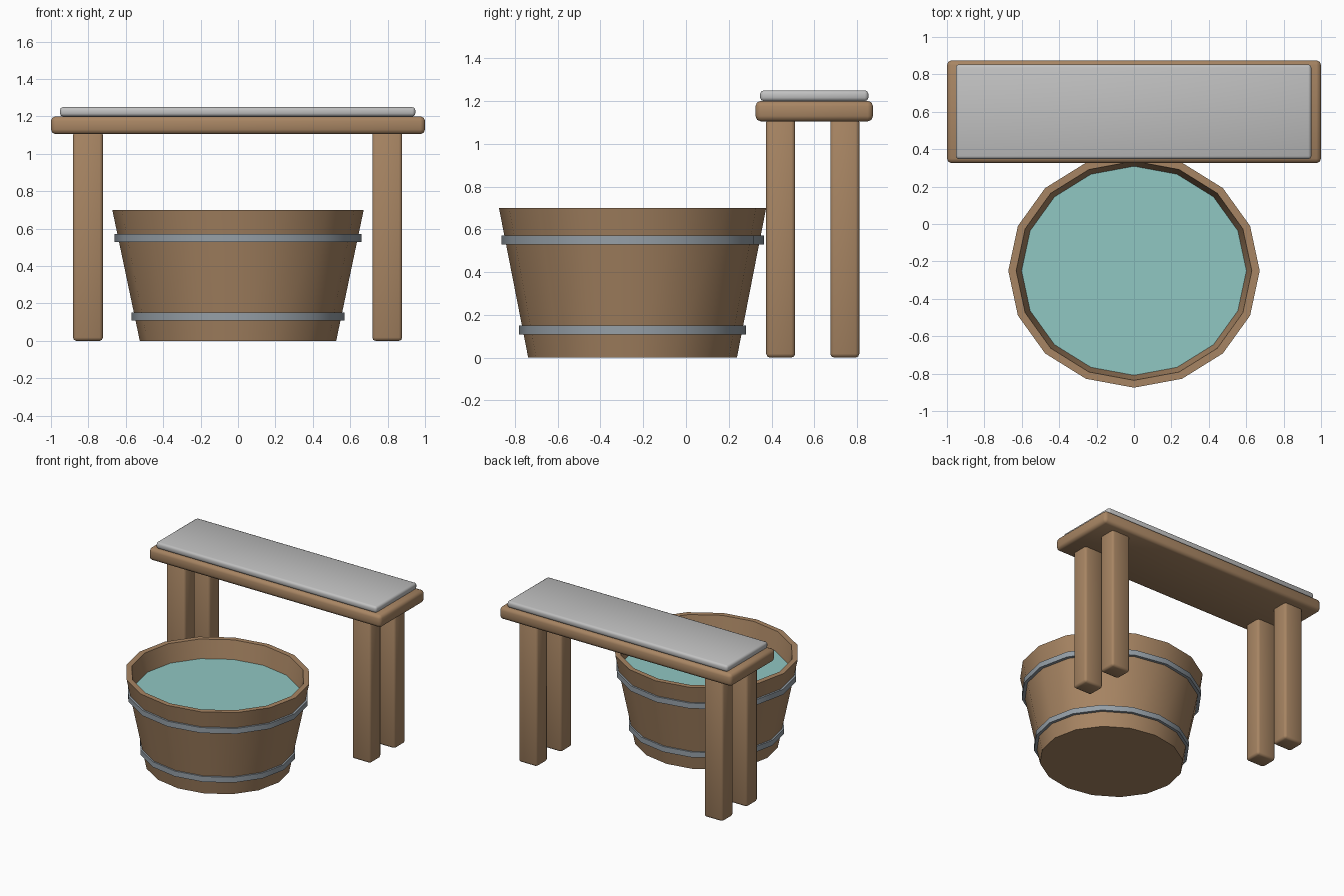
import bpy, bmesh
from math import sin, cos, tau, radians

SIDES = 16
TUB_Y, TUB_ASPECT = -0.25, 0.93

cube = bpy.data.objects.get("Cube")
if cube:
    bpy.data.objects.remove(cube, do_unlink=True)


def material(name, rgb):
    mat = bpy.data.materials.new(name)
    mat.use_nodes = True
    mat.diffuse_color = (*rgb, 1)
    shader = next(n for n in mat.node_tree.nodes if n.type == 'BSDF_PRINCIPLED')
    shader.inputs["Base Color"].default_value = (*rgb, 1)
    return mat


wood = material("warm wood", (0.39, 0.235, 0.125))
metal = material("grey metal", (0.30, 0.345, 0.385))
cloth = material("pale grey cloth", (0.53, 0.53, 0.53))
water = material("teal water", (0.28, 0.57, 0.54))


def finish(bm, name, mat, angle):
    bmesh.ops.recalc_face_normals(bm, faces=bm.faces)
    mesh = bpy.data.meshes.new(name)
    bm.to_mesh(mesh)
    bm.free()
    mesh.materials.append(mat)
    obj = bpy.data.objects.new(name, mesh)
    bpy.context.collection.objects.link(obj)
    bpy.ops.object.select_all(action='DESELECT')
    obj.select_set(True)
    bpy.context.view_layer.objects.active = obj
    bpy.ops.object.shade_smooth_by_angle(angle=radians(angle))
    return obj


def rounded_box(name, mat, center, size, bevel):
    bm = bmesh.new()
    bmesh.ops.create_cube(bm, size=1)
    bmesh.ops.scale(bm, vec=size, verts=bm.verts)
    bmesh.ops.translate(bm, vec=center, verts=bm.verts)
    bmesh.ops.bevel(bm, geom=bm.edges[:], offset=bevel, segments=2,
                    profile=0.5, affect='EDGES')
    return finish(bm, name, mat, 50)


def lathe(name, mat, profile, ring=False):
    """Spin (radius, height) points into an oval; rings join up, others get end caps."""
    bm = bmesh.new()
    loops = [[bm.verts.new((r * cos(tau * i / SIDES),
                            TUB_Y + TUB_ASPECT * r * sin(tau * i / SIDES), z))
              for i in range(SIDES)] for r, z in profile]
    pairs = list(zip(loops, loops[1:]))
    if ring:
        pairs.append((loops[-1], loops[0]))
    else:
        bm.faces.new(loops[0])
        if len(loops) > 1:
            bm.faces.new(loops[-1])
    for a, b in pairs:
        for i in range(SIDES):
            j = (i + 1) % SIDES
            bm.faces.new((a[i], a[j], b[j], b[i]))
    return finish(bm, name, mat, 30)


# Tub with a hollow inside, and the water filling it
lathe("tub", wood, [(0.525, 0), (0.672, 0.7), (0.63, 0.7), (0.495, 0.05)])
lathe("water_surface", water, [(0.59, 0.53), (0.602, 0.56)])

# Metal hoops
for name, radius, z in (("lower_hoop", 0.57, 0.13), ("upper_hoop", 0.66, 0.55)):
    low, high, inner = z - 0.021, z + 0.021, radius - 0.04
    lathe(name, metal, [(inner, low), (radius, low), (radius, high), (inner, high)],
          ring=True)

# Bench with a cloth on top
rounded_box("bench_top", wood, (0, 0.6, 1.153), (2, 0.55, 0.096), 0.025)
rounded_box("bench_cloth", cloth, (-0.002, 0.6, 1.225), (1.9, 0.506, 0.05), 0.016)
for side, x in (("right", -0.802), ("left", 0.798)):
    for end, y in (("front", 0.443), ("back", 0.743)):
        rounded_box(f"{end}_{side}_leg", wood, (x, y, 0.56), (0.16, 0.136, 1.12), 0.018)
